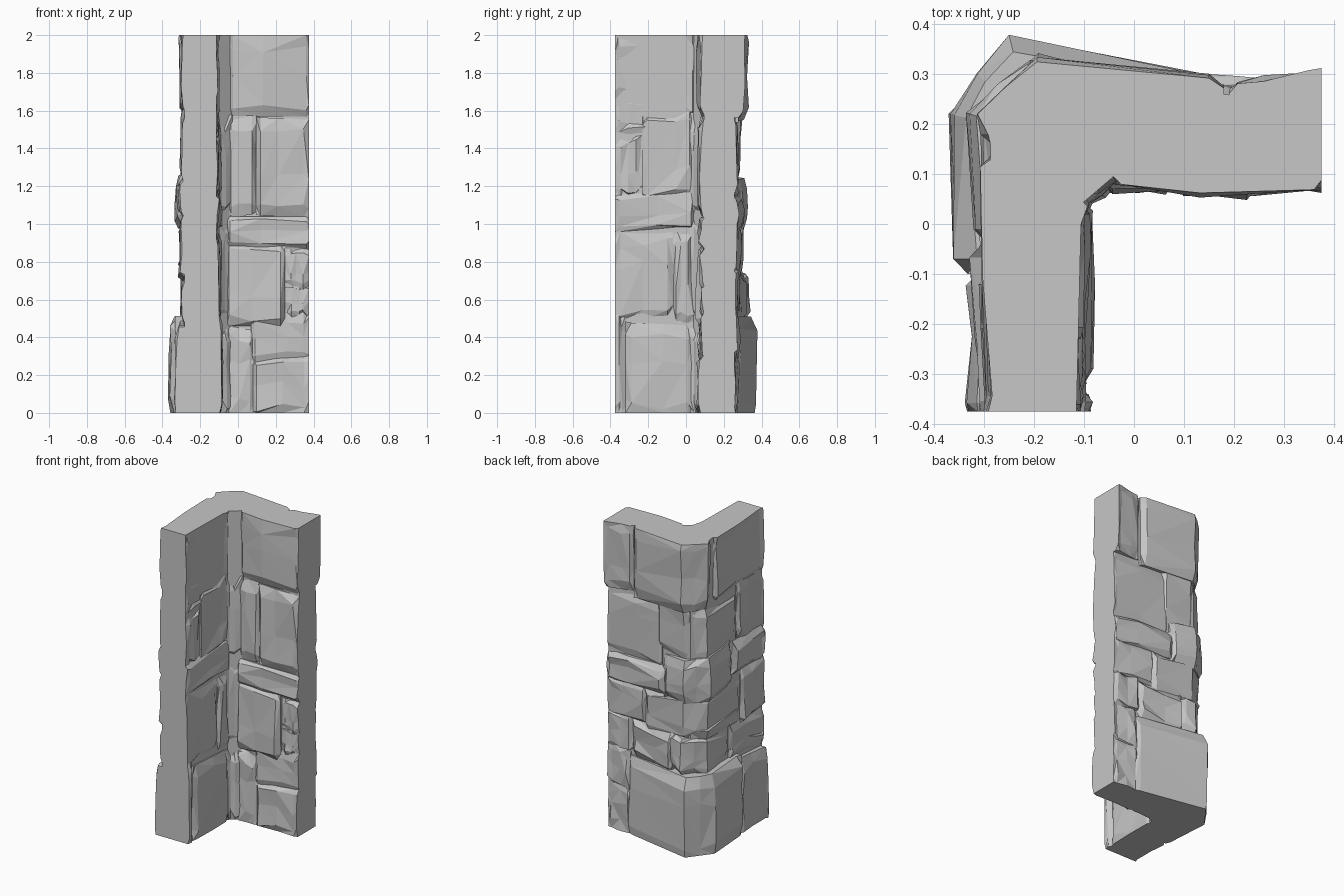
import bpy, bmesh, random
from mathutils import Vector

random.seed(11)
cube = bpy.data.objects.get("Cube")
if cube:
    bpy.data.objects.remove(cube)

TOP, END = 2.0, 0.375           # wall height, flat cut ends at x = END and y = -END
MID_X, MID_Y = -0.2, 0.18       # centre lines of the two wings

stone_grey = bpy.data.materials.new("stone grey")
stone_grey.use_nodes = True
stone_grey.diffuse_color = (0.57, 0.57, 0.57, 1)
bsdf = stone_grey.node_tree.nodes["Principled BSDF"]
bsdf.inputs["Base Color"].default_value = (0.57, 0.57, 0.57, 1)
bsdf.inputs["Roughness"].default_value = 0.9


def finish(name, bm):
    bmesh.ops.recalc_face_normals(bm, faces=bm.faces)
    mesh = bpy.data.meshes.new(name)
    bm.to_mesh(mesh)
    bm.free()
    mesh.materials.append(stone_grey)
    obj = bpy.data.objects.new(name, mesh)
    bpy.context.collection.objects.link(obj)


def core(name, outline):
    bm = bmesh.new()
    face = bm.faces.new([bm.verts.new((x, y, 0)) for x, y in outline])
    new = bmesh.ops.extrude_face_region(bm, geom=[face])["geom"]
    bmesh.ops.translate(bm, vec=(0, 0, TOP),
                        verts=[v for v in new if isinstance(v, bmesh.types.BMVert)])
    finish(name, bm)


def at_cut(p):
    return p.x > END - 0.002 or p.y < 0.002 - END


def stone(name, path, z0, z1, rough=0.009):
    """Rough facing block: path holds (front point, anchor inside the wall)."""
    height = z1 - z0
    low, high = (height * random.uniform(0.06, 0.22) for _ in range(2))
    rows = [z0, z0 + min(low, 0.07), z0 + height * random.uniform(0.35, 0.65),
            z1 - min(high, 0.07), z1]
    slant = random.uniform(-0.025, 0.025)
    last = len(path) - 1
    bm = bmesh.new()
    grid = []
    for r, z in enumerate(rows):
        line = []
        for c, (front, anchor) in enumerate(path):
            front, anchor = Vector(front), Vector(anchor)
            recess = 0
            if (r == 0 and z0 > 0) or (r == 4 and z1 < TOP):
                recess = random.uniform(0.12, 0.24)
            elif c in (0, last) and not at_cut(front):
                recess = random.uniform(0.1, 0.22)
            elif r == 0:
                recess = 0.06
            p = front.lerp(anchor, recess)
            p += (front - anchor).normalized() * random.uniform(-rough, rough)
            h = z + slant * (2 * c / last - 1)
            if 0 < r < 4:
                h += random.uniform(-0.08, 0.08) * min(height, 0.3)
            if z in (0, TOP):
                h = z
            line.append(bm.verts.new((p.x, p.y, h)))
        grid.append(line)
    # front patch, split into chiselled facets
    for r in range(4):
        for c in range(last):
            a, b = grid[r][c], grid[r][c + 1]
            d, e = grid[r + 1][c], grid[r + 1][c + 1]
            tris = ((a, b, e), (a, e, d)) if random.random() < 0.5 else ((a, b, d), (b, e, d))
            for tri in tris:
                bm.faces.new(tri)
    # sides running back into the wall
    rim = [(0, c) for c in range(last)] + [(r, last) for r in range(4)]
    rim += [(4, c) for c in range(last, 0, -1)] + [(r, 0) for r in range(4, 0, -1)]
    back = [bm.verts.new((*path[c][1], grid[r][c].co.z)) for r, c in rim]
    for i, (r, c) in enumerate(rim):
        j = (i + 1) % len(rim)
        r2, c2 = rim[j]
        bm.faces.new((grid[r][c], grid[r2][c2], back[j], back[i]))
    finish(name, bm)


def wing_path(along_x, u0, u1, d0, d1, bulge=0):
    """Front points along one wing, depth from d0 to d1, shifted by bulge midway."""
    left, right = (random.uniform(0.012, 0.035) / (u1 - u0) for _ in range(2))
    pairs = []
    for t in (0, left, random.uniform(0.35, 0.65), 1 - right, 1):
        u = u0 + (u1 - u0) * t
        d = d0 + (d1 - d0) * t + 4 * t * (1 - t) * bulge
        pairs.append(((u, d), (u, MID_Y)) if along_x else ((d, u), (MID_X, u)))
    return pairs


def corner_path(y0, x1, west, north, end):
    """Front points wrapping round the chamfered outside corner."""
    pivot = (MID_X, MID_Y)
    return [((west + 0.02, y0), (MID_X, y0)),
            ((west + 0.015, y0 + 0.03), (MID_X, y0 + 0.03)),
            ((west, 0.22), pivot), ((west + 0.06, 0.11 + north / 2), pivot),
            ((west + 0.12, north), pivot),
            ((x1 - 0.03, end + 0.004), (x1 - 0.03, MID_Y)), ((x1, end), (x1, MID_Y))]


core("wall_core", [(-0.283, -END), (-0.287, 0.2), (-0.225, 0.275), (0.2, 0.258),
                   (END, 0.258), (END, 0.095), (-0.035, 0.1), (-0.105, 0.04),
                   (-0.115, -END)])

# Outside corner blocks: y start, x end, bottom, top, west face, north face, far end
for y0, x1, z0, z1, west, north, end in [
        (-0.1, 0.22, 0, 0.51, -0.368, 0.37, 0.29),
        (-0.02, -0.1, 0.5, 0.73, -0.312, 0.34, 0.32),
        (-0.14, 0.1, 0.71, 0.99, -0.312, 0.3, 0.29),
        (-0.04, -0.04, 0.97, 1.25, -0.328, 0.327, 0.3),
        (-0.1, 0.02, 1.23, 1.57, -0.308, 0.292, 0.282),
        (0.15, 0.18, 1.56, TOP, -0.314, 0.325, 0.292)]:
    stone("corner_block", corner_path(y0, x1, west, north, end), z0, z1)

# Inside corner fillet blocks: bottom, top, reach
for z0, z1, reach in ((0, 0.46, 0.01), (0.46, 1.04, 0), (1.04, 1.57, 0.004)):
    stone("inside_corner_block",
          [((-0.095 + reach, 0), (MID_X, 0)), ((-0.092 + reach, 0.04), (MID_X, MID_Y)),
           ((-0.07 + reach, 0.065 - reach), (MID_X, MID_Y)),
           ((-0.03, 0.08 - reach), (-0.03, MID_Y))], z0, z1, 0.005)

# Wing blocks: start, end, bottom, top, depth at start, depth at end, optional bulge
back_blocks = [
    (0.21, END, 0, 0.3, 0.285, 0.265), (0.21, END, 0.29, 0.55, 0.288, 0.265),
    (-0.11, 0.2, 0.49, 0.75, 0.32, 0.28), (0.19, END, 0.54, 0.78, 0.28, 0.27),
    (0.09, END, 0.75, 0.99, 0.29, 0.27), (-0.05, END, 0.97, 1.15, 0.305, 0.275),
    (-0.02, END, 1.13, 1.56, 0.285, 0.268),
    (0.19, END, 1.57, TOP, 0.28, 0.305)]
right_blocks = [
    (-END, -0.1, 0, 0.47, -0.33, -0.33), (-END, -0.02, 0.47, 0.73, -0.297, -0.305),
    (-END, -0.14, 0.71, 1.06, -0.298, -0.312), (-END, -0.04, 1.04, 1.25, -0.3, -0.322),
    (-END, -0.1, 1.23, 1.61, -0.296, -0.308), (-END, 0.14, 1.59, TOP, -0.292, -0.3)]
inner_front_blocks = [
    (-0.06, 0.08, 0, 0.45, 0.07, 0.062), (0.08, END, 0, 0.29, 0.058, 0.07),
    (0.07, END, 0.27, 0.53, 0.06, 0.082), (-0.06, 0.25, 0.46, 0.89, 0.07, 0.055),
    (0.25, END, 0.5, 0.67, 0.075, 0.085), (0.25, END, 0.65, 0.87, 0.08, 0.08),
    (-0.06, END, 0.87, 1.04, 0.068, 0.075), (-0.06, 0.095, 1.04, 1.56, 0.08, 0.075),
    (0.095, END, 1.04, 1.56, 0.062, 0.075),
    (-0.06, END, 1.57, TOP, 0.1, 0.08, -0.035)]
inner_side_blocks = [
    (-END, -0.32, 0, 0.52, -0.085, -0.095), (-0.32, 0.04, 0, 0.47, -0.082, -0.08),
    (-END, -0.07, 0.49, 0.97, -0.108, -0.092), (-0.07, 0.04, 0.47, 0.97, -0.092, -0.09),
    (-END, 0.04, 0.97, 1.17, -0.105, -0.09), (-END, -0.23, 1.15, 1.46, -0.108, -0.1),
    (-0.23, 0.04, 1.14, 1.59, -0.098, -0.09), (-END, -0.2, 1.45, 1.67, -0.112, -0.105),
    (-END, -0.09, 1.65, TOP, -0.11, -0.122), (-0.1, 0.05, 1.57, TOP, -0.12, -0.1)]
for name, blocks, along_x in (("back_block", back_blocks, True),
                              ("right_block", right_blocks, False),
                              ("inner_front_block", inner_front_blocks, True),
                              ("inner_side_block", inner_side_blocks, False)):
    for u0, u1, z0, z1, *depths in blocks:
        stone(name, wing_path(along_x, u0, u1, *depths), z0, z1)
